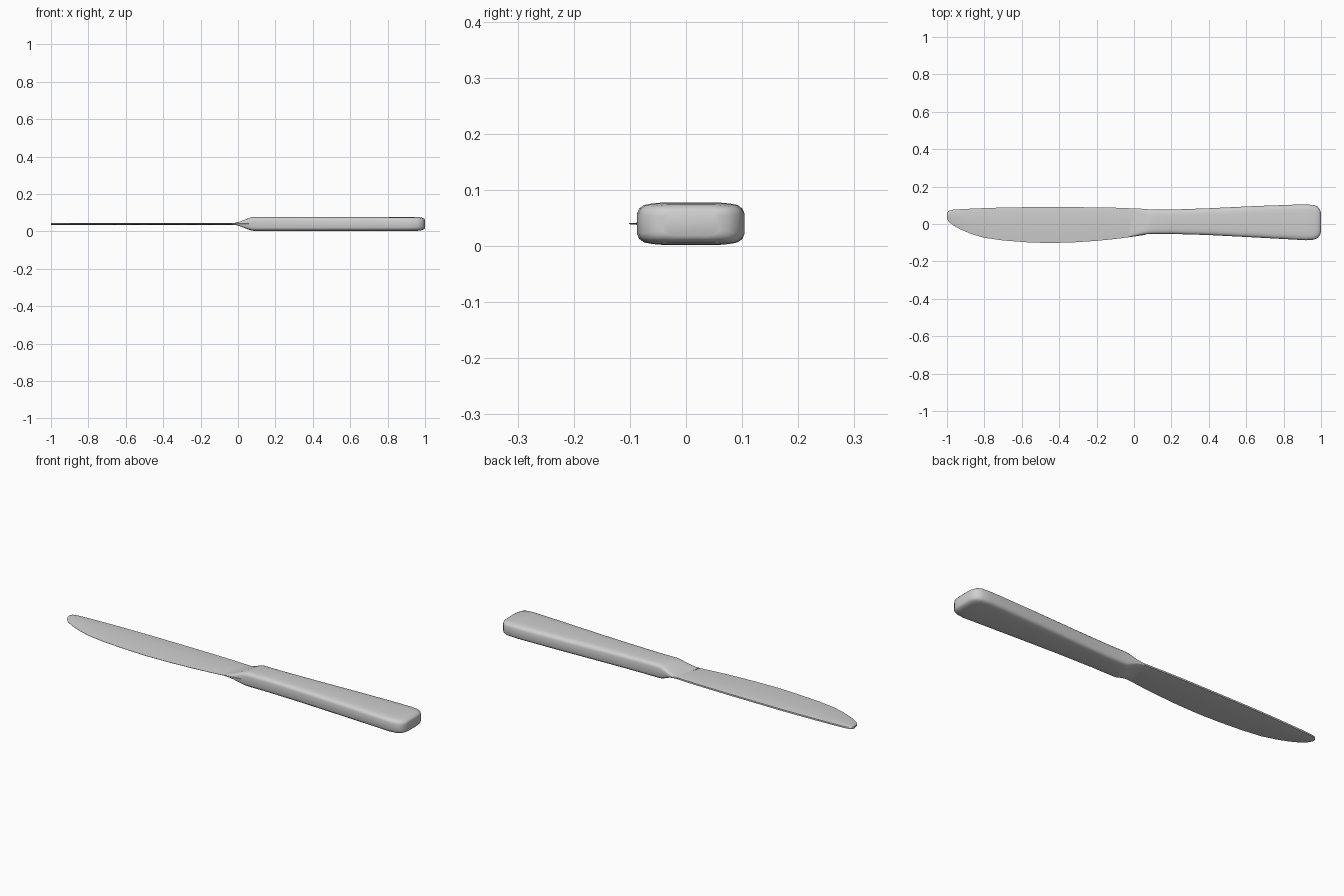
import bpy, bmesh, math

cube = bpy.data.objects.get("Cube")
if cube:
    bpy.data.objects.remove(cube)

steel = bpy.data.materials.new("brushed_steel")
steel.use_nodes = True
colour = (0.62, 0.62, 0.62, 1)
steel.diffuse_color = colour
steel.node_tree.nodes["Principled BSDF"].inputs["Base Color"].default_value = colour
MID = 0.04


def loft(name, rings, angle):
    """Skin a row of equal rings and cap both ends."""
    bm = bmesh.new()
    loops = [[bm.verts.new(p) for p in ring] for ring in rings]
    for a, b in zip(loops, loops[1:]):
        for i in range(len(a)):
            j = (i + 1) % len(a)
            bm.faces.new((a[i], a[j], b[j], b[i]))
    bm.faces.new(loops[0])
    bm.faces.new(loops[-1])
    bmesh.ops.recalc_face_normals(bm, faces=bm.faces)
    mesh = bpy.data.meshes.new(name)
    bm.to_mesh(mesh)
    bm.free()
    mesh.materials.append(steel)
    obj = bpy.data.objects.new(name, mesh)
    bpy.context.collection.objects.link(obj)
    bpy.ops.object.select_all(action='DESELECT')
    obj.select_set(True)
    bpy.context.view_layer.objects.active = obj
    bpy.ops.object.shade_smooth_by_angle(angle=math.radians(angle))
    return obj


def blade_ring(x, low, high):
    """Flat section with a rounded spine and a ground cutting edge."""
    span = high - low
    half = [(0, .0008), (.12, .0025), (.35, .005), (.6, .006), (.93, .006), (1, .004)]
    top = [(x, low + span * t, MID + h) for t, h in half]
    return top + [(x, y, 2 * MID - z) for x, y, z in reversed(top)]


def handle_ring(x, low, high, thick):
    """Softly rounded box section, leaning along the blade at the bolster."""
    mid, wide = (low + high) / 2, (high - low) / 2
    corner = [(1, .0), (1, .5), (.96, .72), (.87, .88), (.72, .95), (.5, 1), (.0, 1)]
    quarter = [(wide * u, thick * v) for u, v in corner]
    upper = quarter + [(-u, v) for u, v in reversed(quarter[:-1])]
    outline = upper + [(u, -v) for u, v in reversed(upper[1:-1])]
    lean = .25 * max(0, 1 - abs(x - .04) / .15)
    return [(x + lean * u, mid + u, MID + v) for u, v in outline]


# Blade: x, cutting edge y, spine y
blade = [(-1, .03, .06), (-.992, .015, .07), (-.97, -.005, .076), (-.93, -.028, .079),
         (-.87, -.053, .082), (-.8, -.074, .085), (-.7, -.088, .088), (-.57, -.098, .09),
         (-.45, -.102, .09), (-.32, -.098, .09), (-.2, -.09, .089), (-.1, -.08, .087),
         (0, -.067, .083), (.06, -.058, .079)]
loft("blade", [blade_ring(*s) for s in blade], 50)

# Handle with bolster: x, front y, back y, half thickness
handle = [(-.02, -.069, .084, .005), (.005, -.066, .083, .008), (.03, -.062, .081, .016),
          (.055, -.058, .079, .027), (.075, -.055, .078, .035), (.095, -.054, .077, .038),
          (.2, -.053, .077, .038), (.4, -.059, .084, .038), (.65, -.072, .096, .038),
          (.85, -.083, .103, .038), (.92, -.087, .104, .038), (.96, -.084, .102, .037),
          (.982, -.075, .093, .034), (.995, -.058, .076, .029), (1, -.04, .058, .022)]
loft("handle", [handle_ring(*s) for s in handle], 60)
